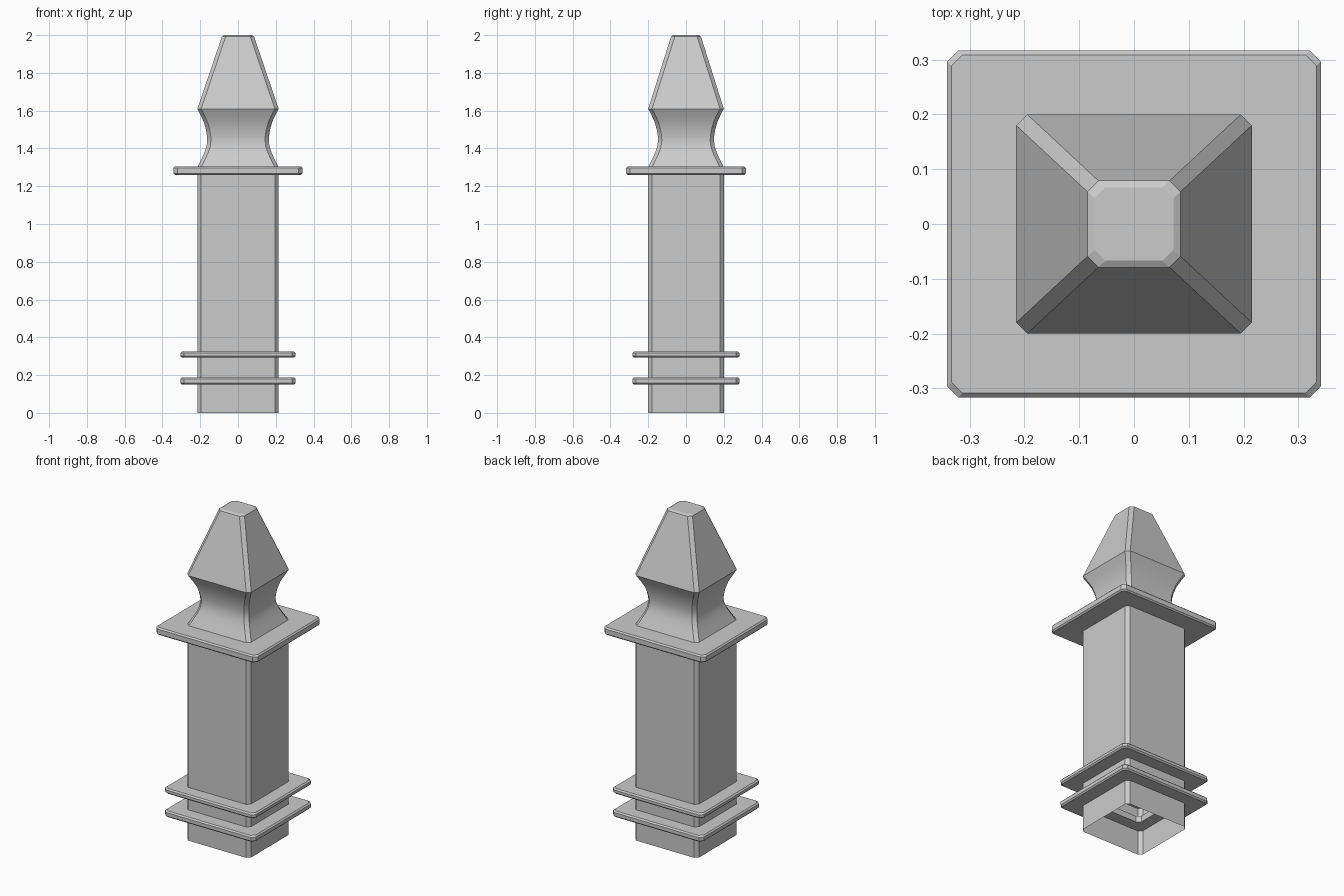
import bpy, bmesh

if "Cube" in bpy.data.objects:
    bpy.data.objects.remove(bpy.data.objects["Cube"])

CH = 0.02  # corner chamfer, the same on every part


def section(bm, hx, hy, z):
    """Ring of eight vertices: a rectangle with chamfered corners."""
    cx, cy = hx - CH, hy - CH
    pts = [(hx, -cy), (hx, cy), (cx, hy), (-cx, hy),
           (-hx, cy), (-hx, -cy), (-cx, -hy), (cx, -hy)]
    return [bm.verts.new((x, y, z)) for x, y in pts]


def loft(name, rows, cap_top=False, closed=False):
    """Skin a list of (half x, half y, z) sections."""
    bm = bmesh.new()
    rings = [section(bm, *r) for r in rows]
    pairs = list(zip(rings, rings[1:]))
    if closed:
        pairs.append((rings[-1], rings[0]))
    for a, b in pairs:
        for i in range(8):
            j = (i + 1) % 8
            bm.faces.new((a[i], a[j], b[j], b[i]))
    if cap_top:
        bm.faces.new(rings[-1])
    me = bpy.data.meshes.new(name)
    bm.to_mesh(me)
    bm.free()
    ob = bpy.data.objects.new(name, me)
    bpy.context.collection.objects.link(ob)
    return ob


def collar(name, hx, hy, z0, z1, b=0.008):
    """Flat bevelled plate with a central hole hidden inside the post."""
    ix, iy = 0.145, 0.13
    return loft(name, [(ix, iy, z0), (hx - b, hy - b, z0), (hx, hy, z0 + b),
                       (hx, hy, z1 - b), (hx - b, hy - b, z1), (ix, iy, z1)],
                closed=True)


# Hollow post, open at the bottom
loft("post", [(0.215, 0.20, 0), (0.215, 0.20, 1.28)])

# Collars
collar("lower_collar", 0.305, 0.284, 0.15, 0.187)
collar("middle_collar", 0.305, 0.284, 0.292, 0.324)
collar("top_collar", 0.341, 0.317, 1.26, 1.305)

# Concave neck: inset from the post size at each height
neck = [(0, 1.30), (0.022, 1.345), (0.038, 1.38), (0.048, 1.41), (0.052, 1.44),
        (0.051, 1.465), (0.045, 1.50), (0.034, 1.54), (0.018, 1.575), (0, 1.61)]
neck_ob = loft("neck", [(0.215 - d, 0.20 - d, z) for d, z in neck])
neck_ob.select_set(True)
bpy.context.view_layer.objects.active = neck_ob
bpy.ops.object.shade_smooth_by_angle(angle=0.5)

# Tapered finial with a softly bevelled tip
loft("finial", [(0.215, 0.20, 1.61), (0.085, 0.079, 1.993), (0.072, 0.067, 2.0)],
     cap_top=True)
